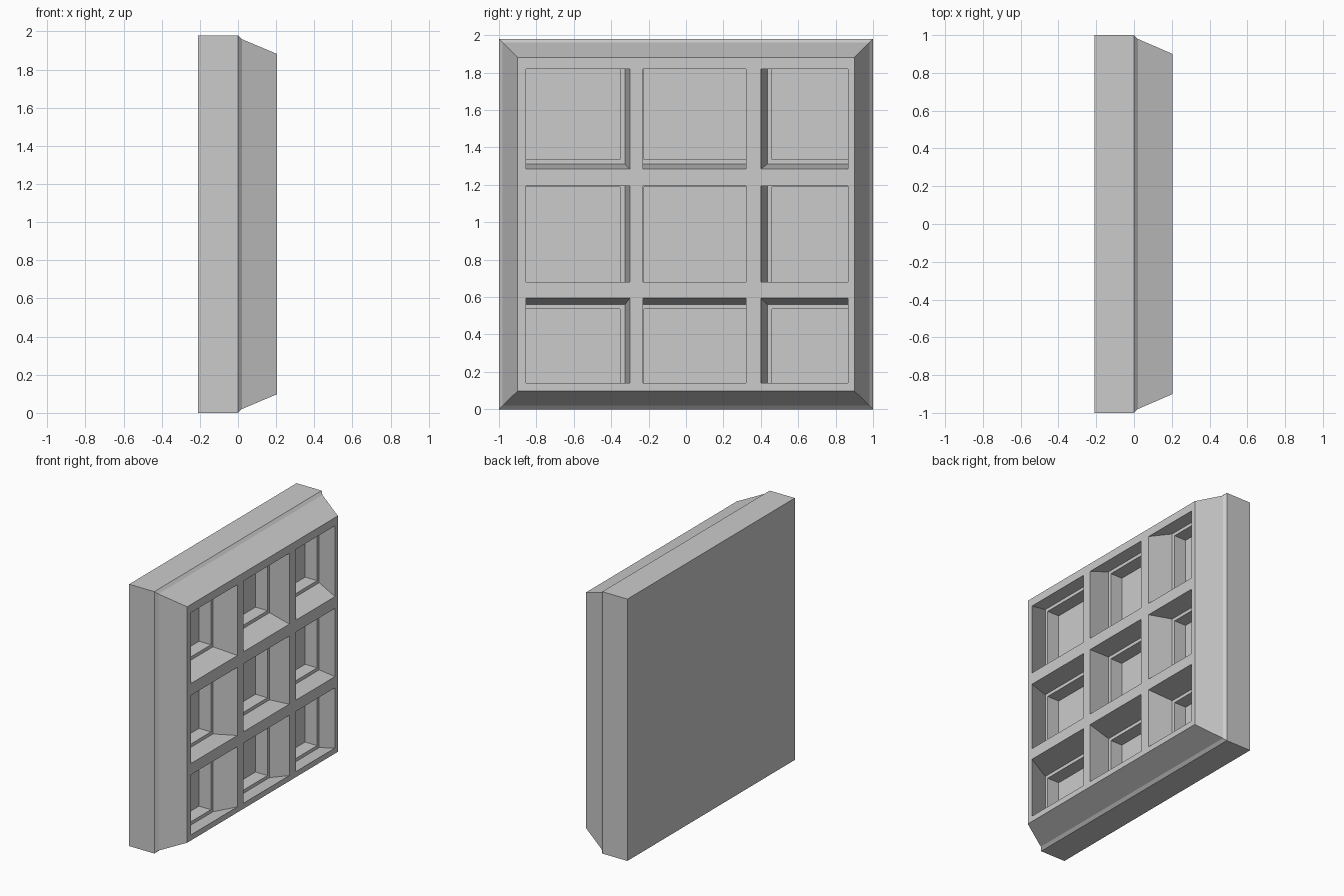
import bpy, bmesh

if "Cube" in bpy.data.objects:
    bpy.data.objects.remove(bpy.data.objects["Cube"])

CZ = 0.99            # mid height of the panel
TAPER = 0.98 / 0.9   # front part widens toward the slab
INSET = 0.025        # ledge around each inner recess
X_FRONT, X_STEP, X_FLOOR = 0.205, 0.02, -0.08

# Grid lines of the front face; odd intervals are the openings
ys = [-0.9, -0.855, -0.30, -0.23, 0.32, 0.40, 0.865, 0.9]
zs = [0.098, 0.14, 0.595, 0.68, 1.195, 1.285, 1.82, 1.882]

bm = bmesh.new()


def ring(x, y0, y1, z0, z1):
    return [bm.verts.new((x, y, z)) for y, z in ((y0, z0), (y1, z0), (y1, z1), (y0, z1))]


def bridge(a, b):
    n = len(a)
    for i in range(n):
        j = (i + 1) % n
        bm.faces.new((a[i], a[j], b[j], b[i]))


# Front lattice with deep, skewed pockets
grid = [[bm.verts.new((X_FRONT, y, z)) for z in zs] for y in ys]
for i in range(7):
    for j in range(7):
        cell = [grid[i][j], grid[i + 1][j], grid[i + 1][j + 1], grid[i][j + 1]]
        if i % 2 == 0 or j % 2 == 0:
            bm.faces.new(cell)
            continue
        y0, y1 = ys[i] * TAPER, ys[i + 1] * TAPER
        z0, z1 = (CZ + (z - CZ) * TAPER for z in (zs[j], zs[j + 1]))
        inner = (y0 + INSET, y1 - INSET, z0 + INSET, z1 - INSET)
        wall = ring(X_STEP, y0, y1, z0, z1)
        ledge = ring(X_STEP, *inner)
        floor = ring(X_FLOOR, *inner)
        bridge(cell, wall)
        bridge(wall, ledge)
        bridge(ledge, floor)
        bm.faces.new(floor)

# Tapered rim, small chamfer and back slab
step = ring(X_STEP, -0.98, 0.98, 0.02, 1.96)
edge = ring(0.0, -1, 1, 0, 1.98)
back = ring(-0.21, -1, 1, 0, 1.98)
sides = [[grid[i][0] for i in range(8)], [grid[7][j] for j in range(8)],
         [grid[i][7] for i in range(7, -1, -1)], [grid[0][j] for j in range(7, -1, -1)]]
for k, side in enumerate(sides):
    bm.faces.new(side + [step[(k + 1) % 4], step[k]])
bridge(step, edge)
bridge(edge, back)
bm.faces.new(back)
bmesh.ops.recalc_face_normals(bm, faces=bm.faces)

mesh = bpy.data.meshes.new("lattice_panel")
bm.to_mesh(mesh)
bm.free()
bpy.context.collection.objects.link(bpy.data.objects.new("lattice_panel", mesh))
